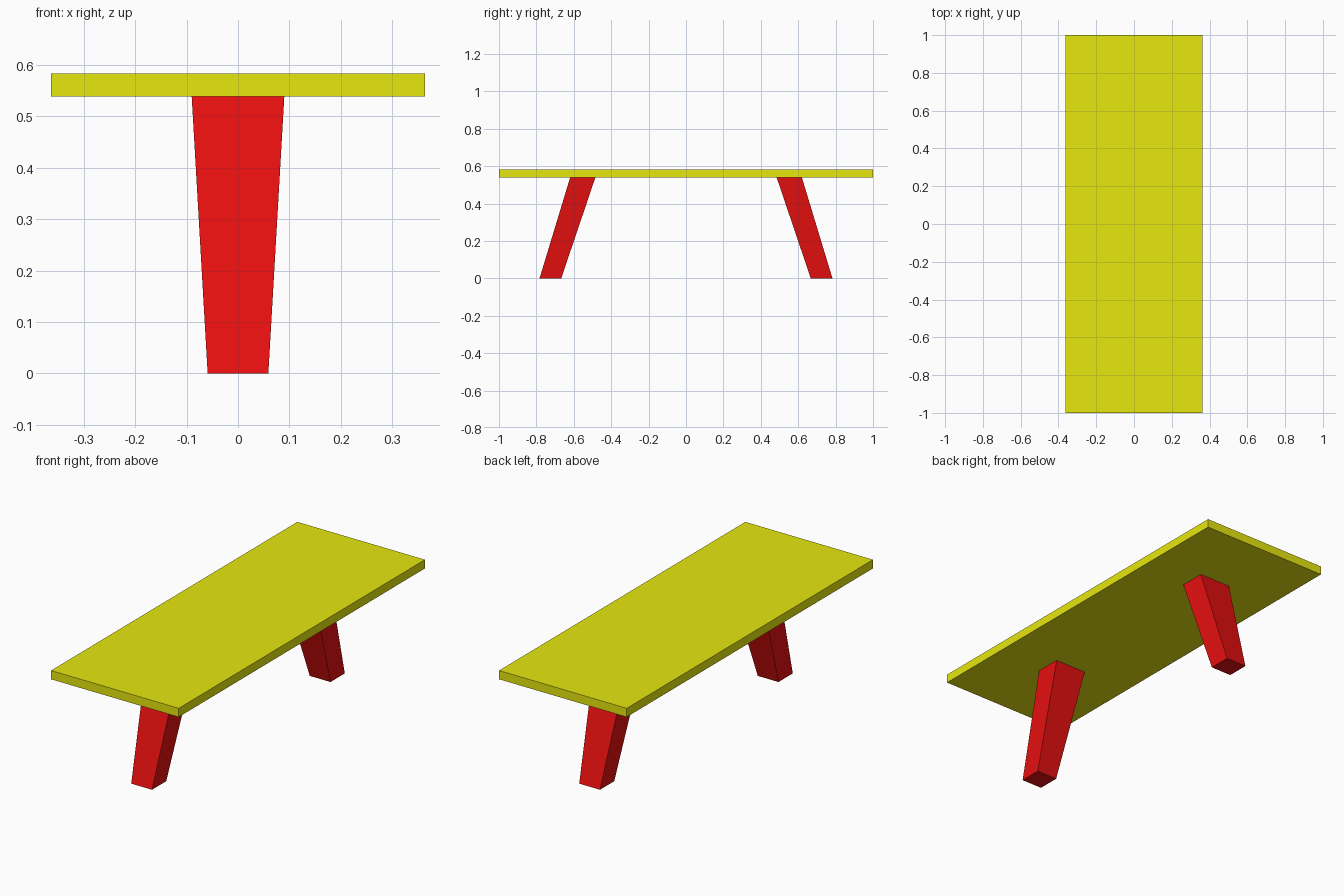
import bpy
import bmesh

if "Cube" in bpy.data.objects:
    bpy.data.objects.remove(bpy.data.objects["Cube"], do_unlink=True)

UNDERSIDE, TOP = 0.538, 0.583


def make_material(name, colour):
    mat = bpy.data.materials.new(name)
    mat.use_nodes = True
    mat.diffuse_color = colour
    mat.node_tree.nodes["Principled BSDF"].inputs["Base Color"].default_value = colour
    return mat


def tapered_block(name, bottom, top, mat):
    """Block between two level rectangles, each (half_x, y_min, y_max, z)."""
    bm = bmesh.new()
    rings = []
    for half_x, y0, y1, z in (bottom, top):
        corners = ((-half_x, y0), (half_x, y0), (half_x, y1), (-half_x, y1))
        rings.append([bm.verts.new((x, y, z)) for x, y in corners])
    low, high = rings
    bm.faces.new(low[::-1])
    bm.faces.new(high)
    for i in range(4):
        j = (i + 1) % 4
        bm.faces.new((low[i], low[j], high[j], high[i]))
    bmesh.ops.recalc_face_normals(bm, faces=bm.faces)
    mesh = bpy.data.meshes.new(name)
    bm.to_mesh(mesh)
    bm.free()
    mesh.materials.append(mat)
    obj = bpy.data.objects.new(name, mesh)
    bpy.context.collection.objects.link(obj)
    return obj


yellow = make_material("yellow", (0.8, 0.8, 0.005, 1))
red = make_material("red", (0.8, 0.005, 0.005, 1))

# Flat rectangular top
tapered_block("table_top", (0.363, -1, 1, UNDERSIDE), (0.363, -1, 1, TOP), yellow)

# Splayed legs that narrow towards the floor
for name, side in (("front_leg", -1), ("back_leg", 1)):
    foot = sorted((side * 0.667, side * 0.783))
    head = sorted((side * 0.485, side * 0.62))
    tapered_block(name, (0.059, *foot, 0), (0.09, *head, UNDERSIDE), red)
